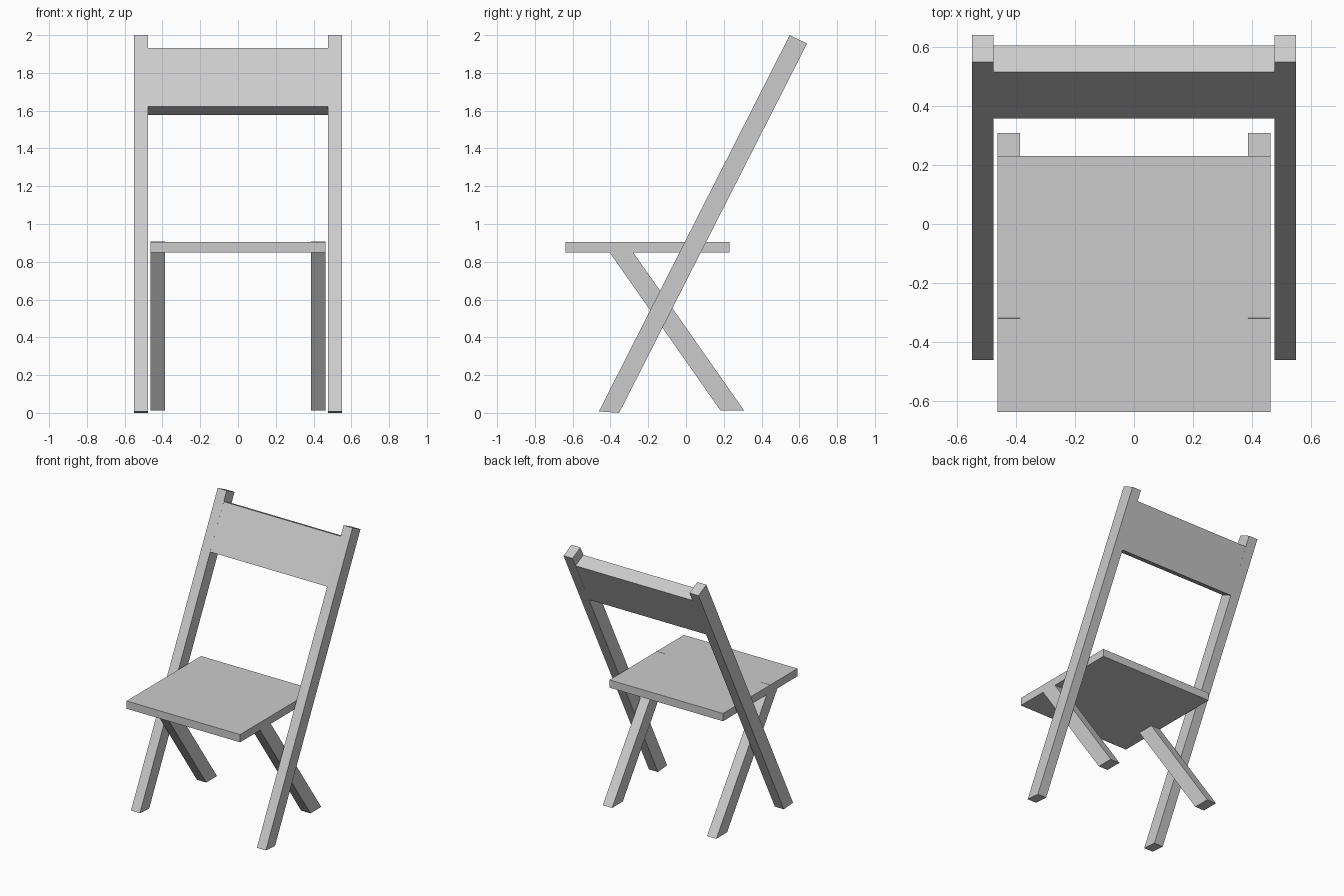
import bpy, bmesh

if "Cube" in bpy.data.objects:
    bpy.data.objects.remove(bpy.data.objects["Cube"])


def prism(name, profile, x0, x1):
    """Extrude a side profile of (y, z) points from x0 to x1."""
    bm = bmesh.new()
    face = bm.faces.new([bm.verts.new((x0, y, z)) for y, z in profile])
    ext = bmesh.ops.extrude_face_region(bm, geom=[face])
    moved = [v for v in ext["geom"] if isinstance(v, bmesh.types.BMVert)]
    bmesh.ops.translate(bm, verts=moved, vec=(x1 - x0, 0, 0))
    bmesh.ops.recalc_face_normals(bm, faces=bm.faces)
    mesh = bpy.data.meshes.new(name)
    bm.to_mesh(mesh)
    bm.free()
    obj = bpy.data.objects.new(name, mesh)
    bpy.context.collection.objects.link(obj)
    return obj


def mirror_x(obj):
    obj.modifiers.new("mirror", 'MIRROR').use_axis[0] = True


# Long leaning legs that carry the backrest
mirror_x(prism("front_legs", [(-0.461, 0.008), (-0.354, 0.0),
                              (0.641, 1.955), (0.549, 2.0)], 0.477, 0.55))

# Short crossing legs, square-cut where they enter the seat
mirror_x(prism("rear_legs", [(0.183, 0.012), (0.308, 0.012),
                             (-0.32, 0.907), (-0.404, 0.849)], 0.387, 0.463))

# Seat board
prism("seat", [(-0.637, 0.849), (0.23, 0.849),
               (0.23, 0.906), (-0.637, 0.906)], -0.463, 0.463)

# Backrest panel, flush with the leaning legs
prism("backrest", [(0.357, 1.621), (0.448, 1.576),
                   (0.606, 1.887), (0.515, 1.932)], -0.477, 0.477)
